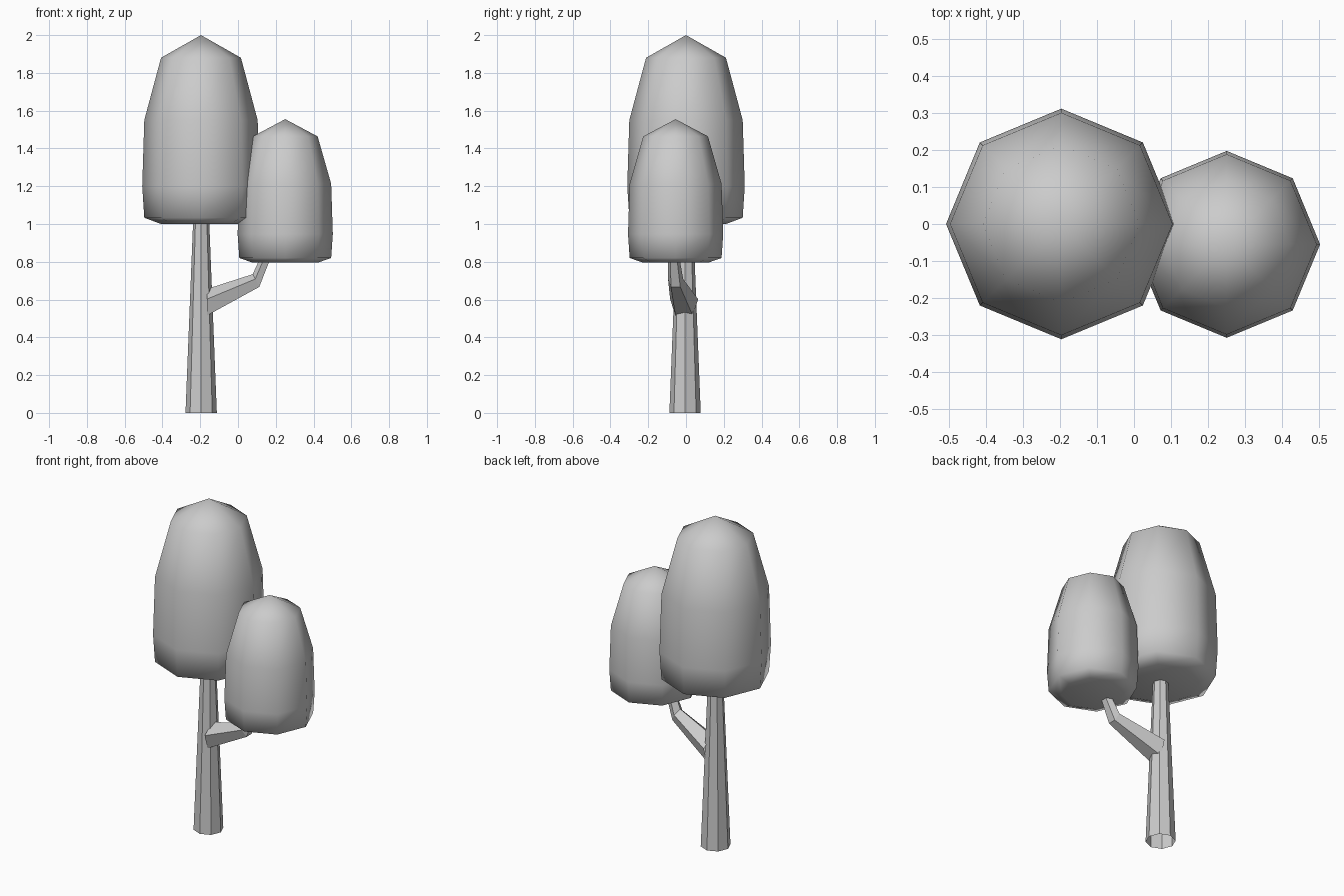
import bpy, bmesh
from math import sin, cos, pi, radians
from mathutils import Vector

if "Cube" in bpy.data.objects:
    bpy.data.objects.remove(bpy.data.objects["Cube"])


def loft(name, rings, cap_start=False, cap_end=False, smooth=False):
    """Skin a list of vertex rings; a one-point ring makes a tip."""
    bm = bmesh.new()
    loops = [[bm.verts.new(p) for p in ring] for ring in rings]
    for a, b in zip(loops, loops[1:]):
        n = len(a)
        for i in range(n):
            j = (i + 1) % n
            if len(b) == 1:
                bm.faces.new((a[i], a[j], b[0]))
            else:
                bm.faces.new((a[i], a[j], b[j], b[i]))
    if cap_start:
        bm.faces.new(loops[0][::-1])
    if cap_end:
        bm.faces.new(loops[-1])
    bmesh.ops.recalc_face_normals(bm, faces=bm.faces)
    for f in bm.faces:
        f.smooth = smooth
    mesh = bpy.data.meshes.new(name)
    bm.to_mesh(mesh)
    bm.free()
    ob = bpy.data.objects.new(name, mesh)
    bpy.context.collection.objects.link(ob)
    return ob


def octagon(x, y, z, r):
    return [(x + r * cos(i * pi / 4), y + r * sin(i * pi / 4), z) for i in range(8)]


def crown(name, x, y, z, radius, height):
    # (radius, height) fractions from the underside to the shoulder
    profile = [(0.68, 0.0), (0.965, 0.033), (1.0, 0.2), (0.965, 0.55), (0.68, 0.88)]
    rings = [octagon(x, y, z + h * height, r * radius) for r, h in profile]
    rings.append([(x, y, z + height)])
    return loft(name, rings, cap_start=True, smooth=True)


# Foliage
crown("large_crown", -0.196, 0.0, 1.0, 0.311, 1.0)
crown("small_crown", 0.25, -0.055, 0.795, 0.252, 0.76)

# Tapered trunk, open underneath
loft("trunk", [octagon(-0.195, -0.005, 0.0, 0.083),
               octagon(-0.195, -0.005, 1.03, 0.042)])


# Five-sided branch, bending up into the small crown
def pentagon(centre, r, tilt):
    up = Vector((-sin(radians(tilt)), 0, cos(radians(tilt))))
    side = Vector((0, 1, 0))
    return [Vector(centre) + r * (cos(k * 2 * pi / 5) * up + sin(k * 2 * pi / 5) * side)
            for k in range(5)]


loft("branch", [pentagon((-0.165, -0.01, 0.578), 0.078, 0),
                pentagon((0.097, -0.055, 0.697), 0.042, 27),
                pentagon((0.165, -0.068, 0.86), 0.027, 65)], cap_end=True)
